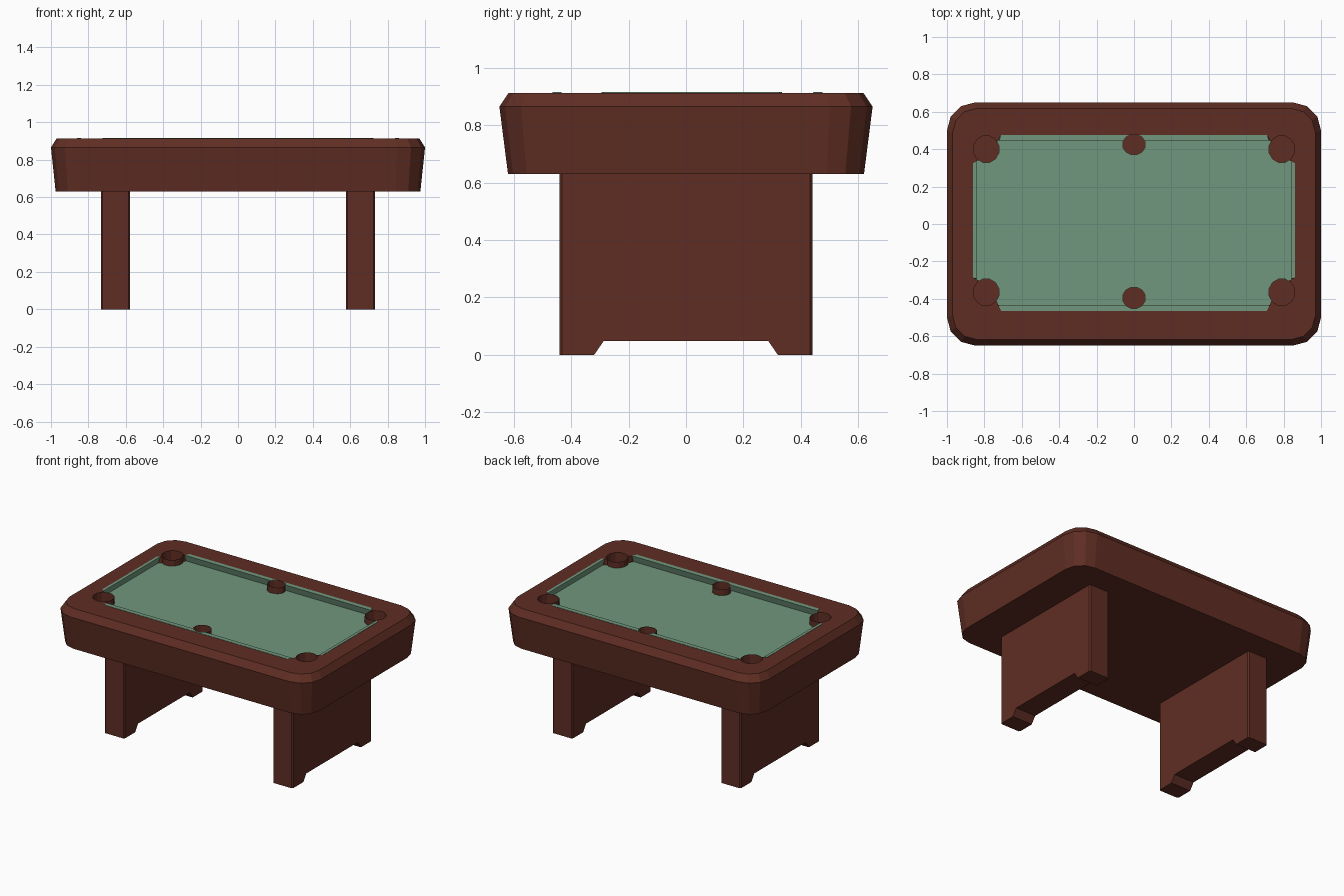
import bpy, bmesh, math

if "Cube" in bpy.data.objects:
    bpy.data.objects.remove(bpy.data.objects["Cube"])

def material(name, color):
    m = bpy.data.materials.new(name)
    m.diffuse_color = (*color, 1)
    m.use_nodes = True
    m.node_tree.nodes["Principled BSDF"].inputs["Base Color"].default_value = m.diffuse_color
    return m

WOOD = material("red brown wood", (0.115, 0.027, 0.017))
CLOTH = material("green cloth", (0.165, 0.31, 0.205))

def loft(name, rings, mat, cap_top=True):
    """Skin a stack of equal-length point rings, listed from bottom to top."""
    bm = bmesh.new()
    vs = [[bm.verts.new(p) for p in r] for r in rings]
    n = len(rings[0])
    for a, b in zip(vs, vs[1:]):
        for i in range(n):
            j = (i + 1) % n
            bm.faces.new((a[i], a[j], b[j], b[i]))
    bm.faces.new(vs[0][::-1])
    if cap_top:
        bm.faces.new(vs[-1])
        bmesh.ops.recalc_face_normals(bm, faces=bm.faces)
    else:                       # open cup: show the inside
        bmesh.ops.reverse_faces(bm, faces=bm.faces)
    me = bpy.data.meshes.new(name)
    bm.to_mesh(me)
    bm.free()
    me.materials.append(mat)
    ob = bpy.data.objects.new(name, me)
    bpy.context.collection.objects.link(ob)
    return ob

def prism(name, pts, z0, z1, mat):
    return loft(name, [[(x, y, z) for x, y in pts] for z in (z0, z1)], mat)

def rounded(hx, hy, r, z, seg=3):
    pts = []
    for q, (sx, sy) in enumerate(((1, 1), (-1, 1), (-1, -1), (1, -1))):
        for k in range(seg + 1):
            a = math.pi / 2 * (q + k / seg)
            pts.append((sx * (hx - r) + r * math.cos(a), sy * (hy - r) + r * math.sin(a), z))
    return pts

def ellipse(cx, cy, rx, ry, z, n=12):
    return [(cx + rx * math.cos(math.tau * (i + .5) / n),
             cy + ry * math.sin(math.tau * (i + .5) / n), z) for i in range(n)]

def cut(ob, cutters):
    for c in cutters:
        m = ob.modifiers.new("cut", 'BOOLEAN')
        m.operation = 'DIFFERENCE'
        m.solver = 'EXACT'
        m.object = c
    bpy.context.view_layer.objects.active = ob
    for m in list(ob.modifiers):
        bpy.ops.object.modifier_apply(modifier=m.name)

TOP, BED = 0.913, 0.87
Y1, Y0 = 0.475, -0.465          # ends of the playing field

# Table body with tapered sides and bevelled rim
body = loft("table_body", [rounded(0.975, 0.62, 0.13, 0.63), rounded(1.0, 0.65, 0.15, 0.865),
                           rounded(0.97, 0.618, 0.13, TOP)], WOOD)

# Recess for the playing field, leaving wooden corner blocks
outline = [(0.86, 0.325), (0.77, 0.375), (0.71, Y1), (-0.71, Y1), (-0.77, 0.375), (-0.86, 0.325),
           (-0.86, -0.285), (-0.77, -0.34), (-0.71, Y0), (0.71, Y0), (0.77, -0.34), (0.86, -0.285)]
recess = prism("recess_cutter", outline, 0.855, 1.0, WOOD)

# Pockets
pockets = [(sx * 0.79, y, 0.07, 0.073) for sx in (-1, 1) for y in (0.4, -0.365)]
pockets += [(0, 0.425, 0.062, 0.055), (0, -0.395, 0.062, 0.058)]
holes = [loft("pocket_cutter", [ellipse(*p, 0.80), ellipse(*p, 1.0)], WOOD) for p in pockets]
cut(body, [recess] + holes)
for x, y, rx, ry in pockets:
    loft("pocket_cup", [ellipse(x, y, rx - .001, ry - .001, 0.802),
                        ellipse(x, y, rx - .001, ry - .001, TOP - .001)], WOOD, False)

# Cloth bed
bed = prism("cloth_bed", outline, 0.854, BED, CLOTH)
cut(bed, holes)

# Cushions with an undercut nose
def cushion(name, pts, low):
    c = loft(name, [[(x, y, BED - .005) for x, y in low], [(x, y, TOP + .002) for x, y in pts]], CLOTH)
    cut(c, holes)

for s, y in ((1, Y1), (-1, Y0)):
    shape = lambda d: [(-0.71, y), (-0.725, y - s * d), (0.725, y - s * d), (0.71, y)]
    cushion("long_cushion", shape(0.032), shape(0.018))
for s in (-1, 1):
    shape = lambda d: [(s * 0.86, -0.285), (s * (0.86 - d), -0.295), (s * (0.86 - d), 0.335), (s * 0.86, 0.325)]
    cushion("short_cushion", shape(0.02), shape(0.008))

for h in holes + [recess]:
    bpy.data.objects.remove(h)

# Slab legs with a notch between the feet
profile = [(-0.44, 0), (-0.32, 0), (-0.287, 0.048), (0.287, 0.048), (0.32, 0), (0.44, 0),
           (0.44, 0.64), (-0.44, 0.64)]
for s in (-1, 1):
    leg = loft("slab_leg", [[(s * x, y, z) for y, z in profile] for x in (0.577, 0.733)], WOOD)
    bm = bmesh.new()
    bm.from_mesh(leg.data)
    upright = [e for e in bm.edges if abs(e.verts[0].co.z - e.verts[1].co.z) > 0.3]
    bmesh.ops.bevel(bm, geom=upright, offset=0.008, segments=1, affect='EDGES')
    bm.to_mesh(leg.data)
    bm.free()
